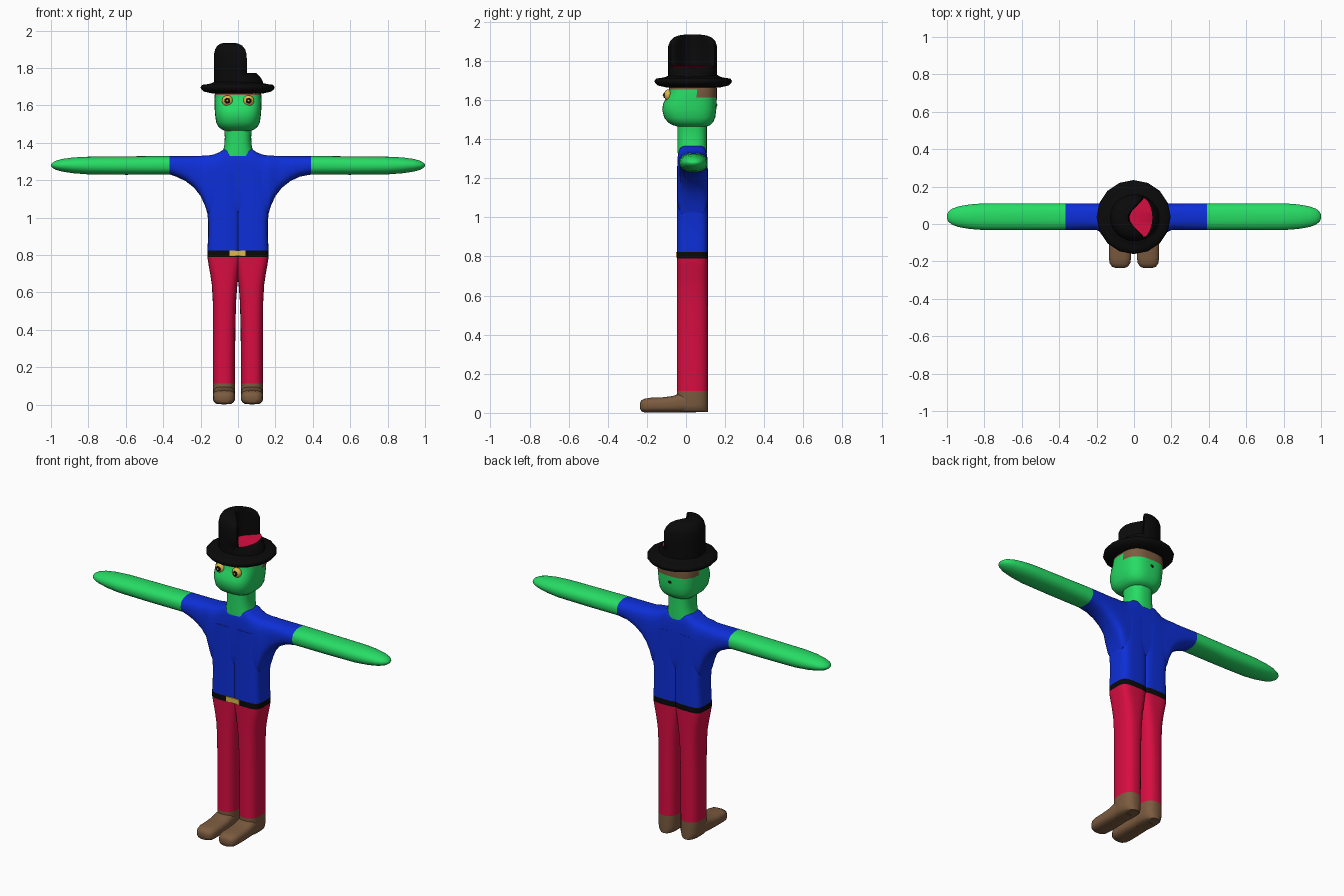
import bpy, bmesh, math
from mathutils import Matrix

if "Cube" in bpy.data.objects:
    bpy.data.objects.remove(bpy.data.objects["Cube"])


def mat(name, r, g, b):
    m = bpy.data.materials.new(name)
    m.diffuse_color = (r, g, b, 1)
    m.use_nodes = True
    m.node_tree.nodes["Principled BSDF"].inputs["Base Color"].default_value = m.diffuse_color
    return m


GREEN = mat("green_skin", .02, .72, .13)
BLUE = mat("blue_cloth", .004, .028, .68)
RED = mat("red_cloth", .68, .004, .053)
BROWN = mat("brown_leather", .2, .105, .05)
BLACK = mat("black_felt", .003, .003, .003)
GOLD = mat("gold", .75, .48, .07)


def finish(name, bm, mats, rule=None, angle=45):
    bmesh.ops.recalc_face_normals(bm, faces=bm.faces)
    if rule:
        for f in bm.faces:
            f.material_index = rule(f.calc_center_median())
    me = bpy.data.meshes.new(name)
    bm.to_mesh(me)
    bm.free()
    for m in mats:
        me.materials.append(m)
    ob = bpy.data.objects.new(name, me)
    bpy.context.collection.objects.link(ob)
    bpy.ops.object.select_all(action='DESELECT')
    ob.select_set(True)
    bpy.context.view_layer.objects.active = ob
    bpy.ops.object.shade_smooth_by_angle(angle=math.radians(angle))
    return ob


def loft(name, rings, mats, rule=None, angle=45):
    """Skin a list of closed point rings and cap both ends."""
    bm = bmesh.new()
    vs = [[bm.verts.new(p) for p in r] for r in rings]
    n = len(vs[0])
    for a, b in zip(vs, vs[1:]):
        for i in range(n):
            j = (i + 1) % n
            bm.faces.new((a[i], a[j], b[j], b[i]))
    bm.faces.new(vs[0])
    bm.faces.new(vs[-1])
    return finish(name, bm, mats, rule, angle)


def oval(u0, u1, v0, v1, n, count=28):
    """Superellipse filling the given box."""
    pts = []
    for i in range(count):
        a = 2 * math.pi * (i + .5) / count
        c, s = math.cos(a), math.sin(a)
        pts.append(((u0 + u1) / 2 + (u1 - u0) / 2 * math.copysign(abs(c) ** (2 / n), c),
                    (v0 + v1) / 2 + (v1 - v0) / 2 * math.copysign(abs(s) ** (2 / n), s)))
    return pts


def body_rule(c):
    return 0 if c.z < .112 else 1 if c.z < .79 else 2 if c.z < .824 else 3


# z, inner x, outer x, roundness
HALF_BODY = [(.004, .035, .115, 2.5), (.015, .022, .128, 2.5), (.04, .016, .134, 2.6),
             (.112, .016, .134, 2.6), (.4, .014, .134, 2.6), (.55, .010, .135, 2.7),
             (.64, .003, .140, 2.9), (.70, -.004, .149, 3.2), (.75, -.010, .158, 3.6),
             (.79, -.014, .164, 4), (.824, -.014, .164, 4), (.9, -.015, .160, 4),
             (.98, -.015, .160, 4), (1.04, -.015, .166, 4), (1.12, -.015, .166, 4),
             (1.25, -.015, .16, 4)]
# x, bottom z, top z, roundness
ARM = [(0, 1.0, 1.37, 5), (.05, 1.0, 1.37, 5), (.075, 1.0, 1.366, 5), (.10, 1.0, 1.35, 4.5),
       (.13, 1.0, 1.338, 4), (.16, 1.01, 1.333, 4), (.175, 1.06, 1.332, 3.7),
       (.20, 1.115, 1.331, 3.4), (.235, 1.16, 1.33, 3), (.28, 1.195, 1.33, 2.7),
       (.33, 1.219, 1.33, 2.5), (None, 1.23, 1.33, 2.4), (.6, 1.229, 1.328, 2.3),
       (.8, 1.231, 1.326, 2.2), (.88, 1.237, 1.322, 2.1), (.94, 1.246, 1.314, 2),
       (.975, 1.256, 1.304, 2), (.993, 1.267, 1.293, 2), (1.0, 1.276, 1.284, 2)]
# y, half width, top z of the foot
FOOT = [(.05, .055, .10), (-.03, .058, .10), (-.07, .059, .086), (-.12, .06, .08),
        (-.18, .06, .078), (-.21, .055, .073), (-.228, .043, .064), (-.235, .025, .05)]

for s, side, cuff in ((-1, "left", .365), (1, "right", .39)):
    # Leg, belt half and torso half
    loft(side + "_half_body",
         [[(s * x, y, z) for x, y in oval(a, b, -.047, .112, n)] for z, a, b, n in HALF_BODY],
         [BROWN, RED, BLACK, BLUE], body_rule)
    # Shoulder, sleeve and arm
    rings = []
    for x, z0, z1, n in ARM:
        x = cuff if x is None else x
        d = .078 if x < .2 else .072
        d *= min(1, ((z1 - z0) / .095) ** .8)
        yc = .033 if x < .2 else .039
        rings.append([(s * x, y, z) for y, z in oval(yc - d, yc + d, z0, z1, n)])
    loft(side + "_arm", rings, [BLUE, GREEN], lambda c: 0 if abs(c.x) < cuff else 1)
    # Foot
    loft(side + "_foot",
         [[(s * .075 + x, y, z) for x, z in
           oval(-w, w, .002 + max(0, .05 - w) * .8, t, 2.8)] for y, w, t in FOOT], [BROWN])
    # Eye: gold ball, black ring and gold centre
    for name, r, depth, y, m in (("eye", .029, .02, -.092, GOLD),
                                 ("eye_ring", .015, .006, -.110, BLACK),
                                 ("eye_centre", .006, .004, -.115, GOLD)):
        bm = bmesh.new()
        bmesh.ops.create_uvsphere(bm, u_segments=20, v_segments=12, radius=1,
                                  matrix=Matrix.Translation((s * .057, y, 1.625))
                                  @ Matrix.Diagonal((r, depth, r, 1)))
        finish(side + "_" + name, bm, [m])

# Neck
NECK = [(1.33, .085), (1.37, .077), (1.39, .073), (1.43, .071), (1.46, .073), (1.5, .078)]
loft("neck", [[(x, y, z) for x, y in oval(-w, w, -.045, .107, 2.6)] for z, w in NECK], [GREEN])

# Head with a hair band below the hat; z, front y, back y, half width
HEAD = [(1.462, -.035, .10, .065), (1.472, -.07, .125, .088), (1.485, -.092, .138, .104),
        (1.51, -.112, .15, .117), (1.55, -.122, .155, .123), (1.58, -.118, .157, .125),
        (1.613, -.102, .158, .126), (1.635, -.092, .158, .126), (1.655, -.088, .158, .125),
        (1.70, -.085, .155, .12)]
loft("head", [[(x, y, z) for x, y in oval(-w, w, a, b, 2.9, 36)] for z, a, b, w in HEAD],
     [GREEN, BROWN], lambda c: int(c.z > 1.655 or (c.z > 1.613 and c.y > .035)))

# Small mark on the back of the head
bm = bmesh.new()
bmesh.ops.create_uvsphere(bm, u_segments=8, v_segments=6, radius=1,
                          matrix=Matrix.Translation((0, .157, 1.575))
                          @ Matrix.Diagonal((.012, .003, .008, 1)))
finish("nape_mark", bm, [BLACK])

# Belt buckle
bm = bmesh.new()
bmesh.ops.create_cube(bm, size=1, matrix=Matrix.Translation((-.002, -.046, .809))
                      @ Matrix.Diagonal((.086, .008, .03, 1)))
finish("belt_buckle", bm, [GOLD])

# Hat brim
BRIM = [(.10, 1.665), (.14, 1.665), (.18, 1.674), (.195, 1.687), (.198, 1.697),
        (.19, 1.71), (.165, 1.713), (.14, 1.718), (.12, 1.73)]
loft("hat_brim", [[(r * math.cos(k * math.pi / 8) - .002, r * math.sin(k * math.pi / 8) + .037, z)
                   for k in range(16)] for r, z in BRIM], [BLACK], angle=60)

# Hat crown, pinched in on the +x side; z, right radius, pinch depth, scale
CROWN = [(1.70, .14, 0, 1), (1.73, .132, 0, 1), (1.75, .12, 0, 1), (1.772, .112, .014, 1),
         (1.773, .14, .165, 1), (1.82, .14, .167, 1), (1.875, .135, .165, 1),
         (1.90, .13, .158, .93), (1.92, .12, .145, .78), (1.93, .11, .13, .58),
         (1.935, .1, .115, .3)]
rings = []
for z, r, d, k in CROWN:
    ring = []
    for i in range(40):
        a = 2 * math.pi * i / 40
        c = math.cos(a)
        x = r * c - d * c ** 3 if c > 0 else .128 * c
        ring.append(((x + .045) * k - .045, .034 + .125 * k * math.sin(a), z))
    rings.append(ring)
# The flat ledge in the pinch is red
loft("hat_crown", rings, [BLACK, RED],
     lambda c: int(1.772 < c.z < 1.773 and c.x > 0 and abs(c.y - .034) < .1))
